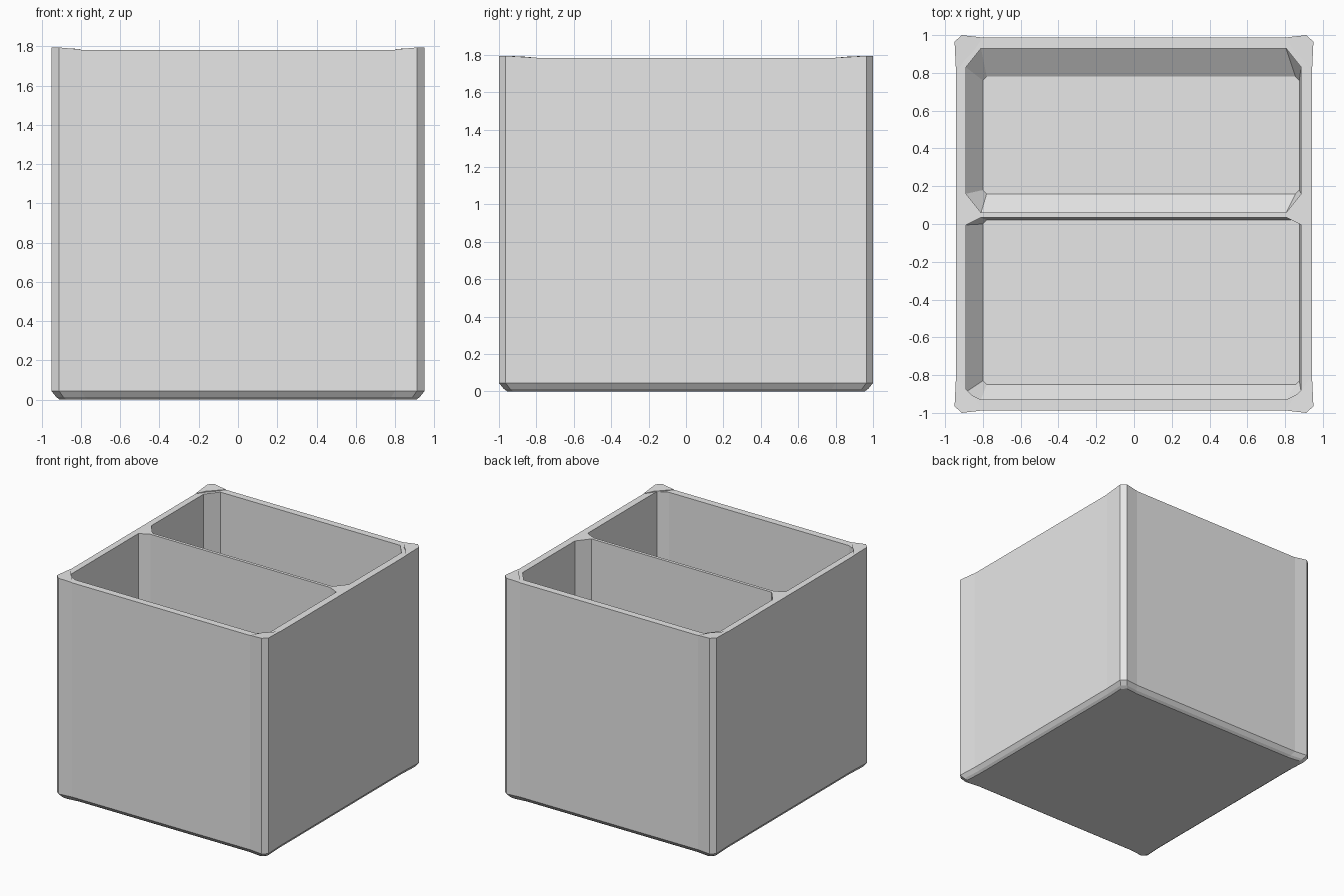
import bpy, bmesh

cube = bpy.data.objects.get("Cube")
if cube:
    bpy.data.objects.remove(cube, do_unlink=True)

grey = bpy.data.materials.new("light grey plastic")
grey.use_nodes = True
grey.diffuse_color = (0.8, 0.8, 0.8, 1)
grey.node_tree.nodes["Principled BSDF"].inputs["Base Color"].default_value = (0.8, 0.8, 0.8, 1)

RIM = 1.782


def loft(name, rings):
    """Closed solid through rings of matching (x, y, z) points."""
    bm = bmesh.new()
    loops = [[bm.verts.new(p) for p in ring] for ring in rings]
    n = len(loops[0])
    for low, high in zip(loops, loops[1:]):
        for i in range(n):
            j = (i + 1) % n
            bm.faces.new((low[i], low[j], high[j], high[i]))
    bm.faces.new(loops[0][::-1])
    bm.faces.new(loops[-1])
    bmesh.ops.recalc_face_normals(bm, faces=bm.faces)
    mesh = bpy.data.meshes.new(name)
    bm.to_mesh(mesh)
    bm.free()
    mesh.materials.append(grey)
    obj = bpy.data.objects.new(name, mesh)
    bpy.context.collection.objects.link(obj)
    return obj


def mirror_quarter(points):
    """Repeat a +x +y corner profile around all four corners."""
    back = points + [(-x, y) for x, y in reversed(points)]
    return back + [(-x, -y) for x, y in back]


def at(points, z, scale=1.0):
    return [(x * scale, y * scale, z) for x, y in points]


def cut_corner_ring(x0, x1, y0, y1, cx, cy, z):
    """Rectangle with its four corners cut off."""
    return [(x, y, z) for x, y in (
        (x0 + cx, y0), (x1 - cx, y0), (x1, y0 + cy), (x1, y1 - cy),
        (x1 - cx, y1), (x0 + cx, y1), (x0, y1 - cy), (x0, y0 + cy))]


# Outer shell: corners swell slightly past the walls, lower edge is bevelled
corner = [(0.942, 0.8), (0.95, 0.965), (0.912, 1.0), (0.8, 0.987)]
outline = mirror_quarter(corner)
box = loft("box_body", [at(outline, 0.0, 0.955), at(outline, 0.014, 0.975),
                        at(outline, 0.045), at(outline, RIM)])

# Two compartments, with sloped edges around the floor
compartments = {
    "back_compartment": ((0.06, 0.93), (0.16, 0.78), 0.1),
    "front_compartment": ((-0.93, 0.035), (-0.85, 0.02), 0.04),
}
for name, (top, floor, cut) in compartments.items():
    cutter = loft(name, [
        cut_corner_ring(-0.8, 0.875, *floor, 0.02, 0.02, 0.06),
        cut_corner_ring(-0.89, 0.885, *top, 0.08, cut, 0.16),
        cut_corner_ring(-0.89, 0.885, *top, 0.08, cut, RIM + 0.2)])
    cutter.hide_render = True
    mod = box.modifiers.new(name, "BOOLEAN")
    mod.operation = "DIFFERENCE"
    mod.solver = "EXACT"
    mod.object = cutter
    bpy.context.view_layer.objects.active = box
    bpy.ops.object.modifier_apply(modifier=mod.name)
    bpy.data.objects.remove(cutter, do_unlink=True)

# Low raised pads on the four rim corners
pad = [(0.942, 0.8), (0.95, 0.965), (0.912, 1.0), (0.8, 0.987), (0.85, 0.915), (0.895, 0.87)]
pad_top = [1.784, 1.794, 1.794, 1.784, 1.79, 1.79]
for side, sx in (("left", 1), ("right", -1)):
    for end, sy in (("back", 1), ("front", -1)):
        base = [(x * sx, y * sy, RIM - 0.002) for x, y in pad]
        crown = [(x * sx, y * sy, z) for (x, y), z in zip(pad, pad_top)]
        loft(f"{end}_{side}_rim_pad", [base, crown])
